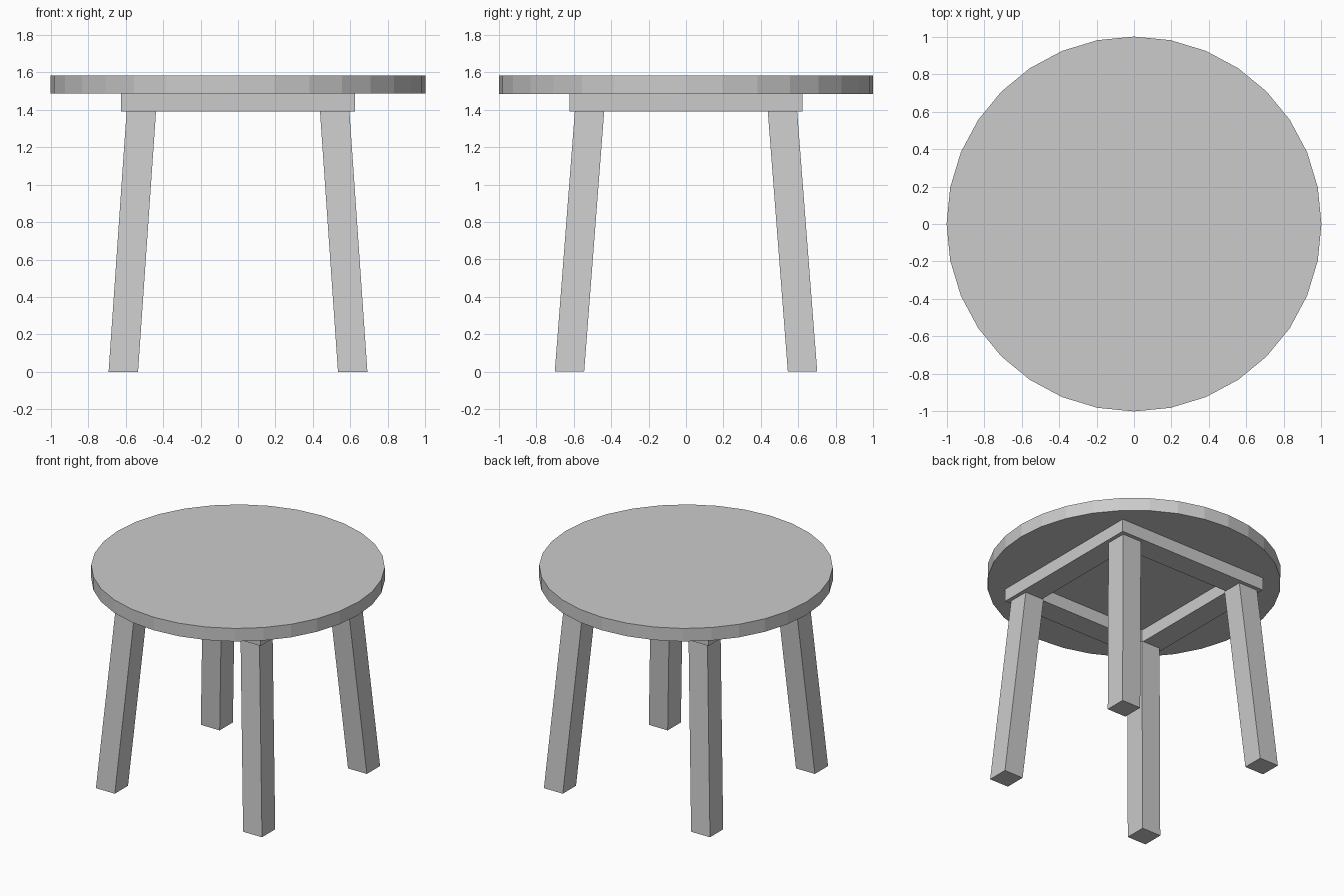
import bpy, bmesh
from mathutils import Vector

if "Cube" in bpy.data.objects:
    bpy.data.objects.remove(bpy.data.objects["Cube"])


def add_object(name, bm):
    bmesh.ops.recalc_face_normals(bm, faces=bm.faces)
    mesh = bpy.data.meshes.new(name)
    bm.to_mesh(mesh)
    bm.free()
    obj = bpy.data.objects.new(name, mesh)
    bpy.context.collection.objects.link(obj)
    return obj


def box(name, lo, hi, top_shift=(0, 0)):
    """Box from corner lo to corner hi; its top face can be slid sideways."""
    bm = bmesh.new()
    bmesh.ops.create_cube(bm, size=1)
    lo, hi = Vector(lo), Vector(hi)
    for v in bm.verts:
        top = v.co.z > 0
        v.co = Vector([a if c < 0 else b for a, b, c in zip(lo, hi, v.co)])
        if top:
            v.co += Vector((*top_shift, 0))
    return add_object(name, bm)


Z_LEG, Z_FRAME, Z_TOP = 1.39, 1.485, 1.583

# Round table top, 32 flat sides
bm = bmesh.new()
bmesh.ops.create_cone(bm, cap_ends=True, segments=32, radius1=1, radius2=1,
                      depth=Z_TOP - Z_FRAME)
bmesh.ops.translate(bm, verts=bm.verts, vec=(0, 0, (Z_TOP + Z_FRAME) / 2))
add_object("table_top", bm)

# Square support frame: two full rails and two fitted between them
OUT, INN = 0.623, 0.45
for side, s in (("front", -1), ("back", 1)):
    y0, y1 = sorted((s * INN, s * OUT))
    box(side + "_rail", (-OUT, y0, Z_LEG), (OUT, y1, Z_FRAME))
for side, s in (("left", -1), ("right", 1)):
    x0, x1 = sorted((s * INN, s * OUT))
    box(side + "_rail", (x0, -INN, Z_LEG), (x1, INN, Z_FRAME))

# Four splayed square legs
LEG = 0.157
for depth, sy in (("front", -1), ("back", 1)):
    for side, sx in (("left", -1), ("right", 1)):
        cx, cy = sx * 0.612, sy * 0.623
        box(f"{depth}_{side}_leg",
            (cx - LEG / 2, cy - LEG / 2, 0), (cx + LEG / 2, cy + LEG / 2, Z_LEG),
            (-sx * 0.096, -sy * 0.107))
